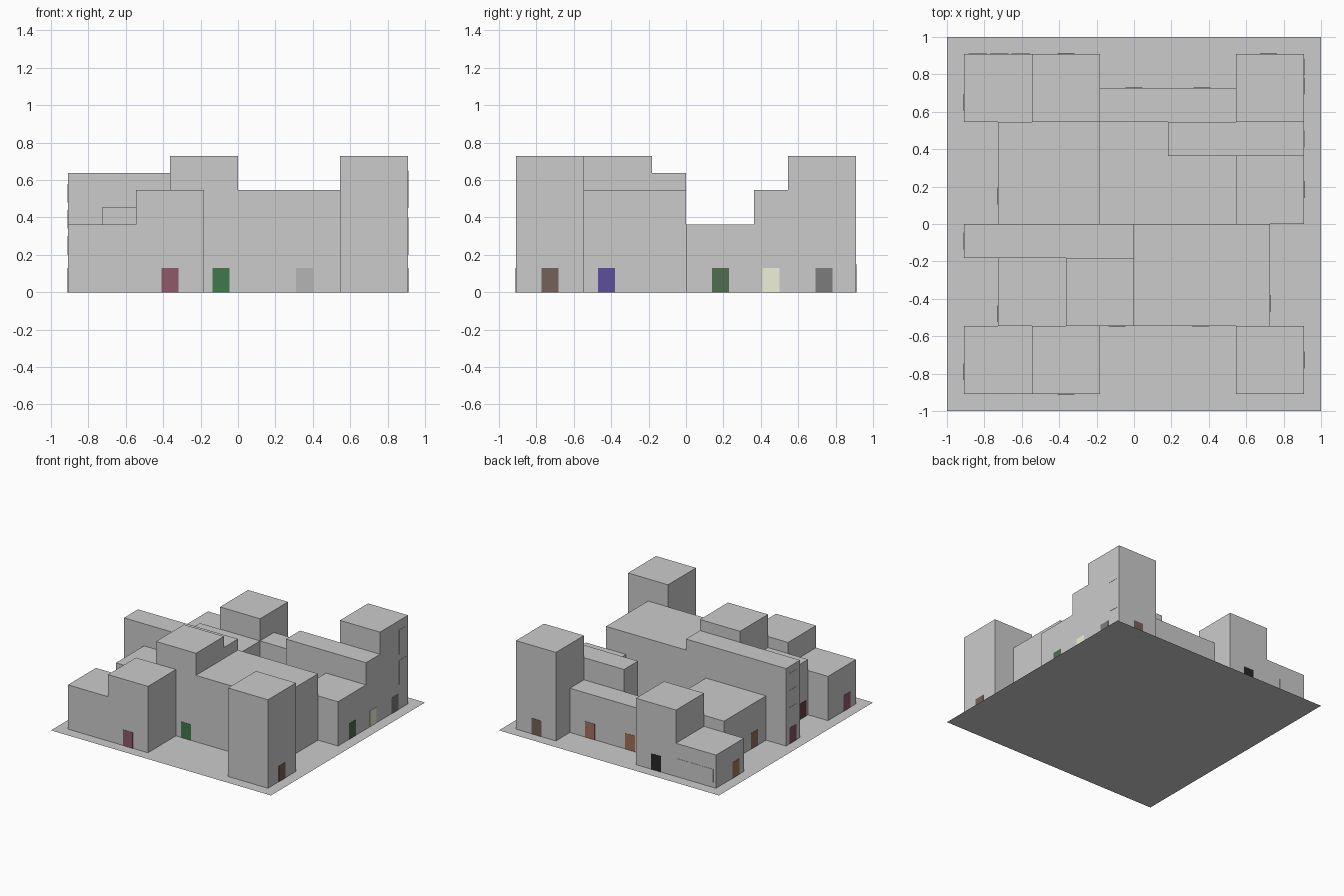
import bpy, bmesh

if "Cube" in bpy.data.objects:
    bpy.data.objects.remove(bpy.data.objects["Cube"])

U = 2 / 22  # building module: plate is 22 modules wide


def mesh_object(name, bm, color=None):
    bmesh.ops.recalc_face_normals(bm, faces=bm.faces[:])
    me = bpy.data.meshes.new(name)
    bm.to_mesh(me)
    bm.free()
    ob = bpy.data.objects.new(name, me)
    bpy.context.collection.objects.link(ob)
    if color:
        mat = bpy.data.materials.new(name + "_paint")
        mat.diffuse_color = (*color, 1)
        mat.use_nodes = True
        mat.node_tree.nodes["Principled BSDF"].inputs["Base Color"].default_value = mat.diffuse_color
        me.materials.append(mat)
    return ob


def box(name, x0, x1, y0, y1, z0, z1, color=None):
    bm = bmesh.new()
    bmesh.ops.create_cube(bm, size=1)
    for v in bm.verts:
        v.co.x = x1 if v.co.x > 0 else x0
        v.co.y = y1 if v.co.y > 0 else y0
        v.co.z = z1 if v.co.z > 0 else z0
    return mesh_object(name, bm, color)


def panel(name, side, wall, pos, z0, z1, color=None, w=0.09):
    """Thin panel on a wall; side is front, back, left or right."""
    t = 0.002 if side in ("back", "right") else -0.002
    a, b = sorted((wall, wall + t))
    if side in ("front", "back"):
        return box(name, pos - w / 2, pos + w / 2, a, b, z0, z1, color)
    return box(name, a, b, pos - w / 2, pos + w / 2, z0, z1, color)


# Ground plate
plate = bmesh.new()
bmesh.ops.create_grid(plate, x_segments=1, y_segments=1, size=1)
mesh_object("ground_plate", plate)

# Buildings in modules: x0, x1, y0, y1, height
buildings = {
    "front_left_low": (-10, -6, -10, -6, 4),
    "front_left_tall": (-6, -2, -10, -6, 6),
    "front_right_tower": (6, 10, -10, -6, 8),
    "left_wing": (-8, -4, -6, -2, 5),
    "middle_tower": (-4, 0, -6, -2, 8),
    "long_bar": (-10, 0, -2, 0, 7),
    "main_hall": (0, 8, -6, 0, 6),
    "rear_left_hall": (-8, -2, 0, 6, 4),
    "right_low": (6, 10, 0, 4, 4),
    "right_bar": (2, 10, 4, 6, 6),
    "back_left_low": (-10, -6, 6, 10, 3),
    "back_left_tall": (-6, -2, 6, 10, 6),
    "back_row": (-2, 6, 6, 8, 4),
    "back_right_tower": (6, 10, 6, 10, 8),
}
for name, (x0, x1, y0, y1, h) in buildings.items():
    box(name, x0 * U, x1 * U, y0 * U, y1 * U, 0, h * U)

# Doors: side, wall module, position, colour
doors = [
    ("front", -10, -0.364, (.27, .10, .14)),
    ("front", -6, -0.09, (.05, .19, .07)),
    ("front", -6, 0.355, (.46, .46, .46)),
    ("right", 10, -0.727, (.18, .12, .10)),
    ("right", 8, -0.425, (.11, .08, .33)),
    ("right", 10, 0.185, (.08, .15, .08)),
    ("right", 10, 0.455, (.86, .87, .70)),
    ("right", 10, 0.737, (.20, .20, .20)),
    ("back", 10, -0.364, (.02, .02, .02)),
    ("back", 8, 0.0, (.36, .16, .09)),
    ("back", 8, 0.364, (.36, .16, .12)),
    ("back", 10, 0.72, (.18, .12, .09)),
    ("left", -10, 0.65, (.35, .20, .10)),
    ("left", -8, 0.15, (.28, .16, .10)),
    ("left", -10, -0.09, (.25, .08, .14)),
    ("left", -8, -0.48, (.15, .05, .05)),
    ("left", -10, -0.79, (.27, .10, .17)),
]
for i, (side, wall, pos, col) in enumerate(doors):
    panel(f"door_{i + 1}", side, wall * U, pos, 0, 0.13, col)

# Windows: low row at the back, stacks on the side walls
for i, x in enumerate((-0.605, -0.72, -0.835)):
    panel(f"back_window_{i + 1}", "back", 10 * U, x, 0.04, 0.15, w=0.1)
for i in range(3):
    z = 0.2 + 0.14 * i
    panel(f"bar_window_{i + 1}", "left", -10 * U, -0.09, z, z + 0.1)
for i in range(2):
    z = 0.2 + 0.25 * i
    panel(f"tower_window_{i + 1}", "right", 10 * U, 0.84, z, z + 0.2)
